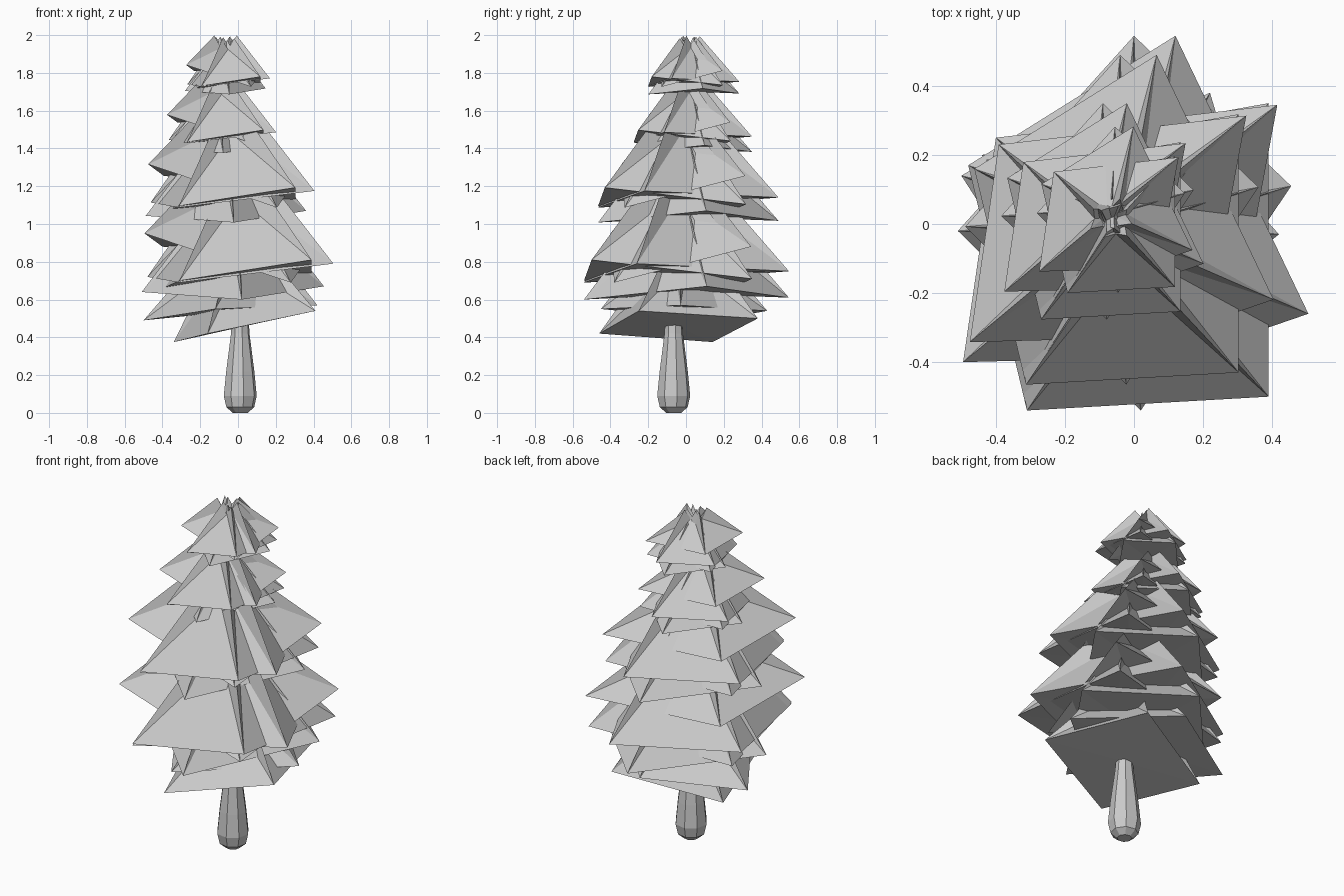
import bpy, bmesh
from math import cos, sin, pi
from mathutils import Vector

if "Cube" in bpy.data.objects:
    bpy.data.objects.remove(bpy.data.objects["Cube"])


def finish(name, bm):
    bmesh.ops.recalc_face_normals(bm, faces=bm.faces)
    mesh = bpy.data.meshes.new(name)
    bm.to_mesh(mesh)
    bm.free()
    ob = bpy.data.objects.new(name, mesh)
    bpy.context.collection.objects.link(ob)
    return ob


def add_bough(bm, corners, top, ratio, scale, shift):
    """Tilted four-sided skirt with a small, hollowed, pointed crown."""
    base = [Vector(c) for c in corners]
    mid = sum(base, Vector()) / 4
    top = Vector(top)
    crown = [top + (c - mid) * ratio for c in base]
    place = lambda p: bm.verts.new(p * scale + Vector(shift))
    lo = [place(p) for p in base]
    hi = [place(p) for p in crown]
    # notches between the crown points
    dip = [place((crown[i] + crown[(i + 1) % 4]) / 2 * .8 + top * .2 - Vector((0, 0, .12)))
           for i in range(4)]
    pit = place(top - Vector((0, 0, 0.2)))
    under = place(mid)
    for i in range(4):
        j = (i + 1) % 4
        bm.faces.new((lo[i], lo[j], dip[i]))
        bm.faces.new((lo[i], dip[i], hi[i]))
        bm.faces.new((lo[j], hi[j], dip[i]))
        bm.faces.new((hi[i], dip[i], pit))
        bm.faces.new((dip[i], hi[j], pit))
        bm.faces.new((lo[j], lo[i], under))


# Four overlapping boughs make one tier: corners, crown centre, crown ratio
boughs = [
    ([(.12, .545, .75), (.505, -.26, .79), (-.31, -.54, .69), (-.48, .17, .72)],
     (.0, -.04, 1.29), .2),
    ([(-.495, -.40, .95), (.28, -.38, .69), (.415, .345, .88), (-.40, .25, .88)],
     (-.07, -.05, 1.28), .2),
    ([(.39, -.50, .81), (-.31, -.54, .70), (-.44, .20, .64), (.39, .35, .71)],
     (.0, -.09, 1.25), .2),
    ([(.02, -.54, .60), (.455, .11, .67), (0, .545, .61), (-.51, -.02, .64)],
     (-.02, -.02, 1.15), .2),
]

# Four shrinking copies of the tier: scale and offset
tiers = [
    (1.0, (0, 0, 0)),
    (.88, (-.04, .01, .48)),
    (.577, (-.09, .035, 1.03)),
    (.444, (-.055, .04, 1.42)),
]
for n, (scale, shift) in enumerate(tiers):
    bm = bmesh.new()
    for corners, top, ratio in boughs:
        add_bough(bm, corners, top, ratio, scale, shift)
    finish(f"foliage_tier_{n + 1}", bm)

# Lowest drooping skirt
bm = bmesh.new()
add_bough(bm, [(-.34, .14, .375), (-.16, -.46, .42), (.41, -.25, .54), (.22, .38, .50)],
          (0, -.02, .9), .25, 1, (0, 0, 0))
add_bough(bm, [(-.50, .14, .49), (-.12, -.45, .55), (.42, -.03, .57), (0, .43, .54)],
          (0, -.02, .95), .25, 1, (0, 0, 0))
finish("foliage_skirt", bm)

# Trunk: lathed eight-sided profile of (radius, height)
bm = bmesh.new()
rings = []
for r, z in [(.04, 0), (.075, .03), (.089, .09), (.076, .22), (.05, .42), (.04, .6)]:
    rings.append([bm.verts.new((.012 + r * cos(a * pi / 4 + .2),
                                -.065 + r * sin(a * pi / 4 + .2), z)) for a in range(8)])
for a, b in zip(rings, rings[1:]):
    for i in range(8):
        j = (i + 1) % 8
        bm.faces.new((a[i], a[j], b[j], b[i]))
bm.faces.new(rings[0])
bm.faces.new(rings[-1])
finish("trunk", bm)
